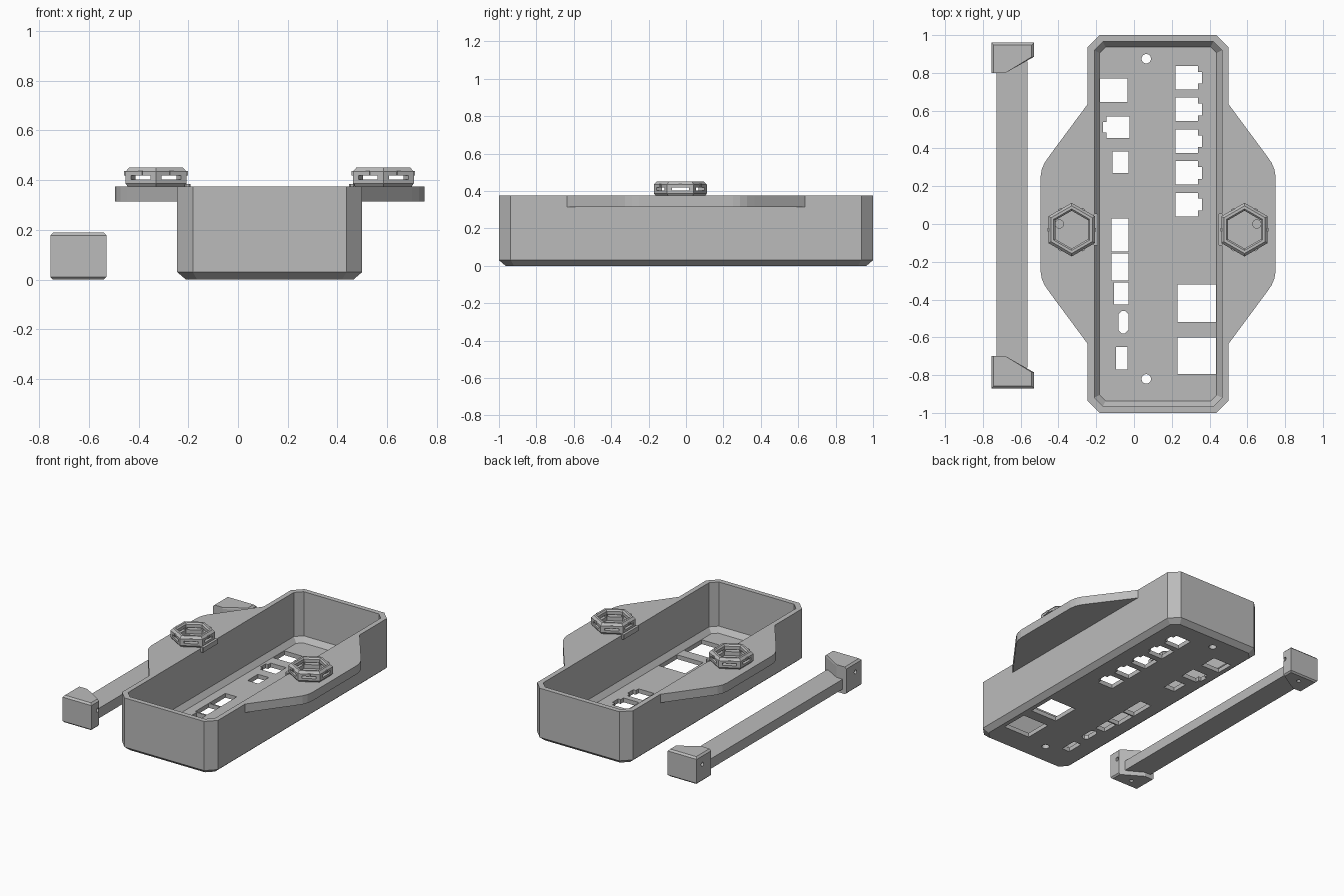
import bpy, bmesh, math
from mathutils import Matrix, Vector

cube = bpy.data.objects.get("Cube")
if cube:
    bpy.data.objects.remove(cube, do_unlink=True)

grey = bpy.data.materials.new("plain grey")
grey.use_nodes = True
colour = (0.5, 0.5, 0.5, 1)
grey.diffuse_color = colour
grey.node_tree.nodes["Principled BSDF"].inputs["Base Color"].default_value = colour


def loft(bm, rings, closed=False):
    """Skin a list of (outline, z) rings; cap both ends or join them."""
    loops = [[bm.verts.new((x, y, z)) for x, y in pts] for pts, z in rings]
    n = len(loops[0])
    pairs = list(zip(loops, loops[1:]))
    if closed:
        pairs.append((loops[-1], loops[0]))
    for a, b in pairs:
        for i in range(n):
            j = (i + 1) % n
            bm.faces.new((a[i], a[j], b[j], b[i]))
    if not closed:
        bm.faces.new(loops[0][::-1])
        bm.faces.new(loops[-1])


def finish(name, bm):
    bmesh.ops.recalc_face_normals(bm, faces=bm.faces)
    mesh = bpy.data.meshes.new(name)
    bm.to_mesh(mesh)
    bm.free()
    mesh.materials.append(grey)
    ob = bpy.data.objects.new(name, mesh)
    bpy.context.collection.objects.link(ob)
    return ob


def solid(name, rings, closed=False):
    bm = bmesh.new()
    loft(bm, rings, closed)
    return finish(name, bm)


def cut(ob, bm):
    cutter = finish("cutter", bm)
    cutter.hide_render = True
    mod = ob.modifiers.new("cut", "BOOLEAN")
    mod.operation = "DIFFERENCE"
    mod.solver = "EXACT"
    mod.object = cutter
    bpy.context.view_layer.objects.active = ob
    bpy.ops.object.modifier_apply(modifier=mod.name)
    bpy.data.objects.remove(cutter, do_unlink=True)


def rect(x0, x1, y0, y1, c=0.0):
    """Rectangle outline, with cut corners when c is set."""
    if not c:
        return [(x0, y0), (x1, y0), (x1, y1), (x0, y1)]
    return [(x0 + c, y0), (x1 - c, y0), (x1, y0 + c), (x1, y1 - c),
            (x1 - c, y1), (x0 + c, y1), (x0, y1 - c), (x0, y0 + c)]


def ngon(cx, cy, r, n, turn=0.0):
    return [(cx + r * math.cos(turn + math.tau * i / n),
             cy + r * math.sin(turn + math.tau * i / n)) for i in range(n)]


def keyed(xa, xb, xt, y0, y1):
    """Socket outline with a small key tab reaching from xb to xt."""
    k = (y1 - y0) / 4
    return [(xa, y0), (xb, y0), (xb, y0 + k), (xt, y0 + k),
            (xt, y1 - k), (xb, y1 - k), (xb, y1), (xa, y1)]


# Open tray: outer skin up, rim, inner skin down to a chamfered floor
X0, X1, TOP, CORNER = -0.245, 0.5, 0.375, 0.063


def inset(d):
    return rect(X0 + d, X1 - d, -1 + d, 1 - d, CORNER - d * 0.5)


tray = solid("tray", [(inset(0.035), 0), (inset(0), 0.03), (inset(0), TOP),
                      (inset(0.035), TOP), (inset(0.035), 0.065), (inset(0.063), 0.03)])

# Openings in the tray floor
bm = bmesh.new()
shapes = [keyed(0.22, 0.34, 0.36, 0.04 + 0.168 * i, 0.165 + 0.168 * i) for i in range(5)]
shapes += [rect(*r) for r in (
    (0.23, 0.435, -0.52, -0.32), (0.23, 0.435, -0.795, -0.6),
    (-0.179, -0.035, 0.645, 0.77), (-0.115, -0.03, 0.27, 0.385),
    (-0.12, -0.03, -0.145, 0.03), (-0.12, -0.03, -0.3, -0.155),
    (-0.105, -0.03, -0.425, -0.31), (-0.095, -0.035, -0.77, -0.65))]
shapes += [keyed(-0.025, -0.145, -0.165, 0.455, 0.57),
           rect(-0.083, -0.03, -0.58, -0.46, 0.018),
           ngon(0.065, 0.875, 0.025, 24), ngon(0.065, -0.82, 0.025, 24)]
for s in shapes:
    loft(bm, [(s, -0.1), (s, 0.1)])
cut(tray, bm)

# Side wings, nut-shaped holders and their small bars
RY = -0.03
for side, wall, s, cx, bar_x in (("left", X1, 1, 0.585, 0.458), ("right", X0, -1, -0.33, -0.203)):
    half = [(0, 0.635), (0.2, 0.365), (0.228, 0.325), (0.243, 0.29), (0.25, 0.25)]
    pts = half + [(x, -y) for x, y in reversed(half)]
    pts = [(wall + s * x, y) for x, y in pts]
    wing = solid(side + "_wing", [(pts, 0.315), (pts, TOP)])
    bm = bmesh.new()
    hole = ngon(cx + s * 0.065, 0, 0.022, 20)
    loft(bm, [(hole, 0.34), (hole, 0.4)])
    cut(wing, bm)

    def hexagon(r):
        return ngon(cx, RY, r, 6, math.pi / 6)

    holder = solid(side + "_hex_holder", [
        (hexagon(0.1), TOP), (hexagon(0.132), TOP), (hexagon(0.142), 0.387),
        (hexagon(0.142), 0.434), (hexagon(0.126), 0.45), (hexagon(0.11), 0.45),
        (hexagon(0.1), 0.44)], closed=True)

    # One slot through each flat of the holder, with a nub above it
    slots, nubs = bmesh.new(), bmesh.new()
    for i in range(6):
        turn = Matrix.Translation((cx, RY, 0)) @ Matrix.Rotation(i * math.pi / 3, 4, "Z")
        for target, pos, size in ((slots, (0.105, 0, 0.41), (0.08, 0.09, 0.016)),
                                  (nubs, (0.122, 0, 0.428), (0.012, 0.018, 0.018))):
            bmesh.ops.create_cube(target, size=1, matrix=turn @ Matrix.Translation(pos)
                                  @ Matrix.Diagonal((*size, 1)))
    cut(holder, slots)
    finish(side + "_holder_nubs", nubs)

    bar = rect(bar_x - 0.012, bar_x + 0.012, RY - 0.085, RY + 0.085, 0.006)
    solid(side + "_holder_bar", [(bar, 0.352), (bar, 0.385)])

# Separate strap: a flat strip between two end blocks
strip = rect(-0.727, -0.563, -0.76, 0.86)
solid("strap_strip", [(strip, 0.03), (strip, 0.1)])

for name, y_end, y_in, d in (("front_strap_block", -0.87, -0.7, -1),
                             ("back_strap_block", 0.96, 0.8, 1)):
    def outline(g):
        return [(-0.755 + g, y_end - d * g), (-0.53 - g, y_end - d * g),
                (-0.53 - g, y_in + d * 0.085), (-0.68, y_in), (-0.755 + g, y_in)]

    block = solid(name, [(outline(0.01), 0), (outline(0), 0.01),
                         (outline(0), 0.178), (outline(0.012), 0.19)])
    # Screw holes: one in each side and one underneath
    mid = (y_end * 0.6 + y_in * 0.4)
    bm = bmesh.new()
    for pos, axis in (((-0.755, mid, 0.12), "Y"), ((-0.53, mid, 0.12), "Y"), ((-0.65, mid, 0), "Z")):
        rot = Matrix.Rotation(math.pi / 2, 4, "Y") if axis == "Y" else Matrix()
        bmesh.ops.create_cone(bm, cap_ends=True, segments=16, radius1=0.014, radius2=0.014,
                              depth=0.06, matrix=Matrix.Translation(pos) @ rot)
    cut(block, bm)
